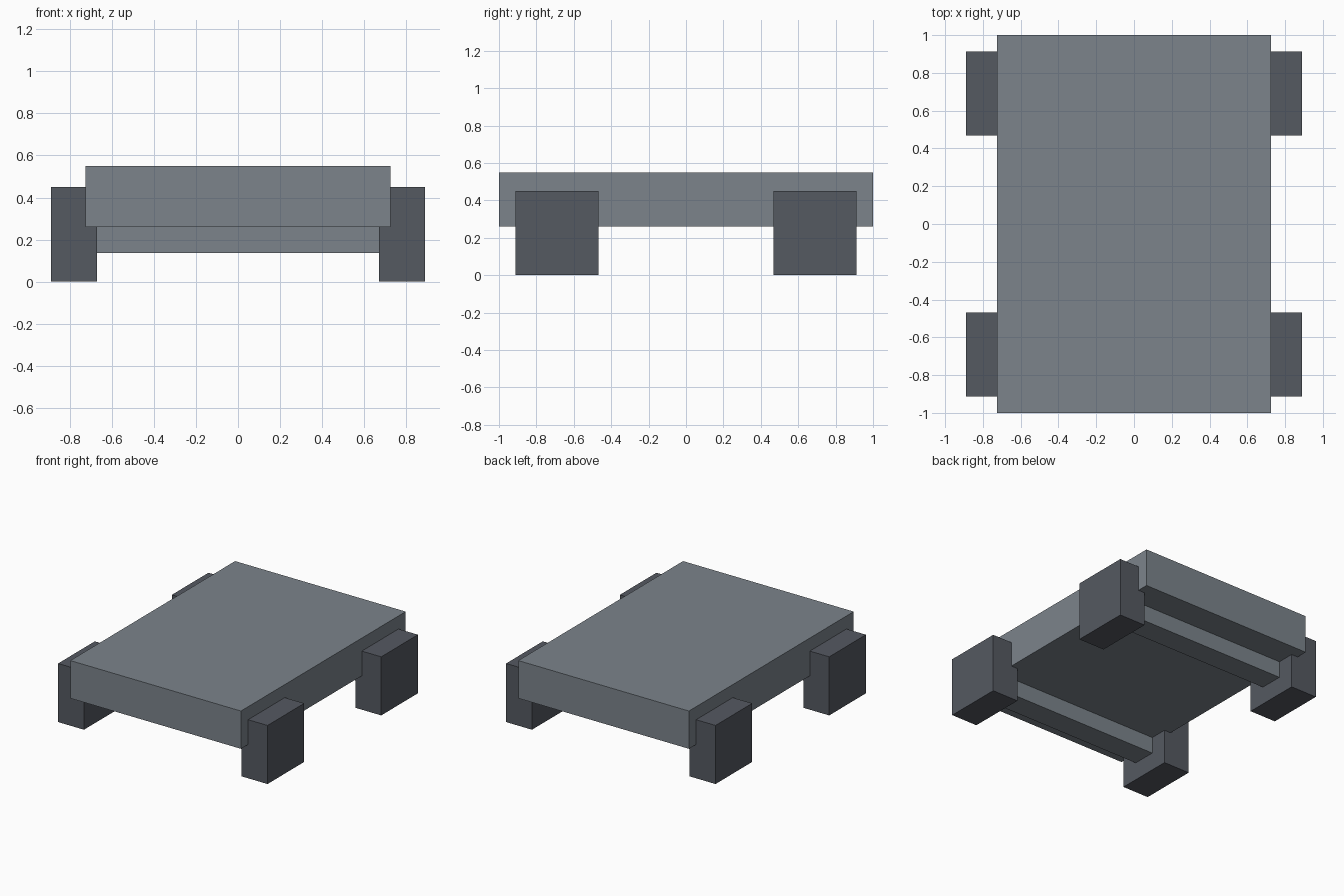
import bpy

if "Cube" in bpy.data.objects:
    bpy.data.objects.remove(bpy.data.objects["Cube"])


def material(name, color):
    mat = bpy.data.materials.new(name)
    mat.diffuse_color = (*color, 1.0)
    mat.use_nodes = True
    mat.node_tree.nodes["Principled BSDF"].inputs["Base Color"].default_value = mat.diffuse_color
    return mat


def box(name, center, size, mat):
    bpy.ops.mesh.primitive_cube_add(size=1, location=center)
    obj = bpy.context.object
    obj.name = name
    obj.scale = size
    bpy.ops.object.transform_apply(location=False, rotation=False, scale=True)
    obj.data.materials.append(mat)
    return obj


body_mat = material("slate_grey", (0.20, 0.23, 0.26))
wheel_mat = material("dark_grey", (0.09, 0.10, 0.12))

# Flat chassis slab
box("chassis", (0, 0, 0.405), (1.45, 2.0, 0.29), body_mat)

# Axles with a block wheel at each end
for end, y in (("front", -0.69), ("rear", 0.69)):
    box(f"{end}_axle", (0, y, 0.225), (1.56, 0.18, 0.18), body_mat)
    for side, sx in (("left", -1), ("right", 1)):
        box(f"{end}_{side}_wheel", (sx * 0.78, y, 0.225), (0.22, 0.445, 0.45), wheel_mat)
